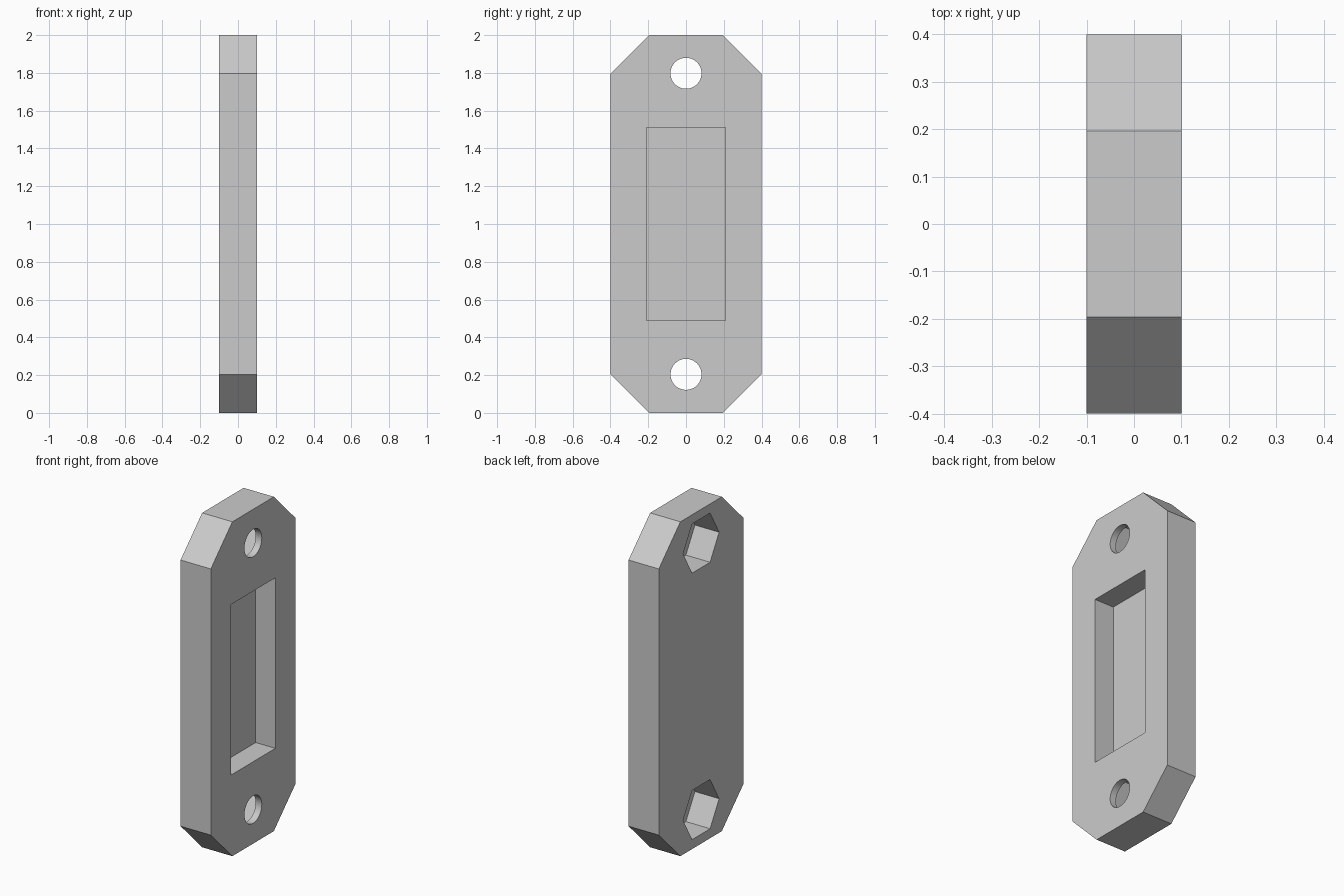
import bpy, bmesh, math
from mathutils import Matrix, Vector

old = bpy.data.objects.get("Cube")
if old:
    bpy.data.objects.remove(old, do_unlink=True)

HALF_THICK, HALF_WIDTH, HEIGHT = 0.1, 0.4, 2.0
CHAMFER = 0.204
HOLE_HEIGHTS = (0.204, 1.798)

grey = bpy.data.materials.new("light_grey")
grey.use_nodes = True
colour = (0.6, 0.6, 0.6, 1)
grey.diffuse_color = colour
grey.node_tree.nodes["Principled BSDF"].inputs["Base Color"].default_value = colour


def prism(name, outline, x0, x1):
    """Extrude a (y, z) outline along x."""
    bm = bmesh.new()
    face = bm.faces.new([bm.verts.new((x0, y, z)) for y, z in outline])
    grown = bmesh.ops.extrude_face_region(bm, geom=[face])["geom"]
    verts = [v for v in grown if isinstance(v, bmesh.types.BMVert)]
    bmesh.ops.translate(bm, verts=verts, vec=(x1 - x0, 0, 0))
    bmesh.ops.recalc_face_normals(bm, faces=bm.faces)
    mesh = bpy.data.meshes.new(name)
    bm.to_mesh(mesh)
    bm.free()
    mesh.materials.append(grey)
    obj = bpy.data.objects.new(name, mesh)
    bpy.context.collection.objects.link(obj)
    return obj


def polygon(sides, radius, z):
    angles = [math.tau * i / sides for i in range(sides)]
    return [(radius * math.cos(a), z + radius * math.sin(a)) for a in angles]


def cut(target, cutter):
    """Subtract the cutter for good and remove it."""
    cutter.hide_render = True
    mod = target.modifiers.new("cut", "BOOLEAN")
    mod.operation, mod.solver, mod.object = "DIFFERENCE", "EXACT", cutter
    bpy.context.view_layer.objects.active = target
    bpy.ops.object.modifier_apply(modifier=mod.name)
    bpy.data.objects.remove(cutter, do_unlink=True)


# Plate with chamfered corners
w, c = HALF_WIDTH, CHAMFER
plate = prism("mounting_plate", [
    (-w + c, 0), (w - c, 0), (w, c), (w, HEIGHT - c),
    (w - c, HEIGHT), (-w + c, HEIGHT), (-w, HEIGHT - c), (-w, c)],
    -HALF_THICK, HALF_THICK)

# Rectangular pocket in the +x face
cut(plate, prism("pocket_cutter",
                 [(-0.21, 0.49), (0.21, 0.49), (0.21, 1.51), (-0.21, 1.51)],
                 HALF_THICK - 0.13, HALF_THICK + 0.1))

# Screw holes, with hexagonal nut recesses from the -x face
for z in HOLE_HEIGHTS:
    cut(plate, prism("nut_cutter", polygon(6, 0.17, z), -0.2, 0.06))
    cut(plate, prism("hole_cutter", polygon(48, 0.082, z), -0.3, 0.3))

# Smooth the round holes, keep every other edge sharp
bpy.ops.object.select_all(action="DESELECT")
plate.select_set(True)
bpy.context.view_layer.objects.active = plate
bpy.ops.object.shade_smooth_by_angle(angle=math.radians(30))
